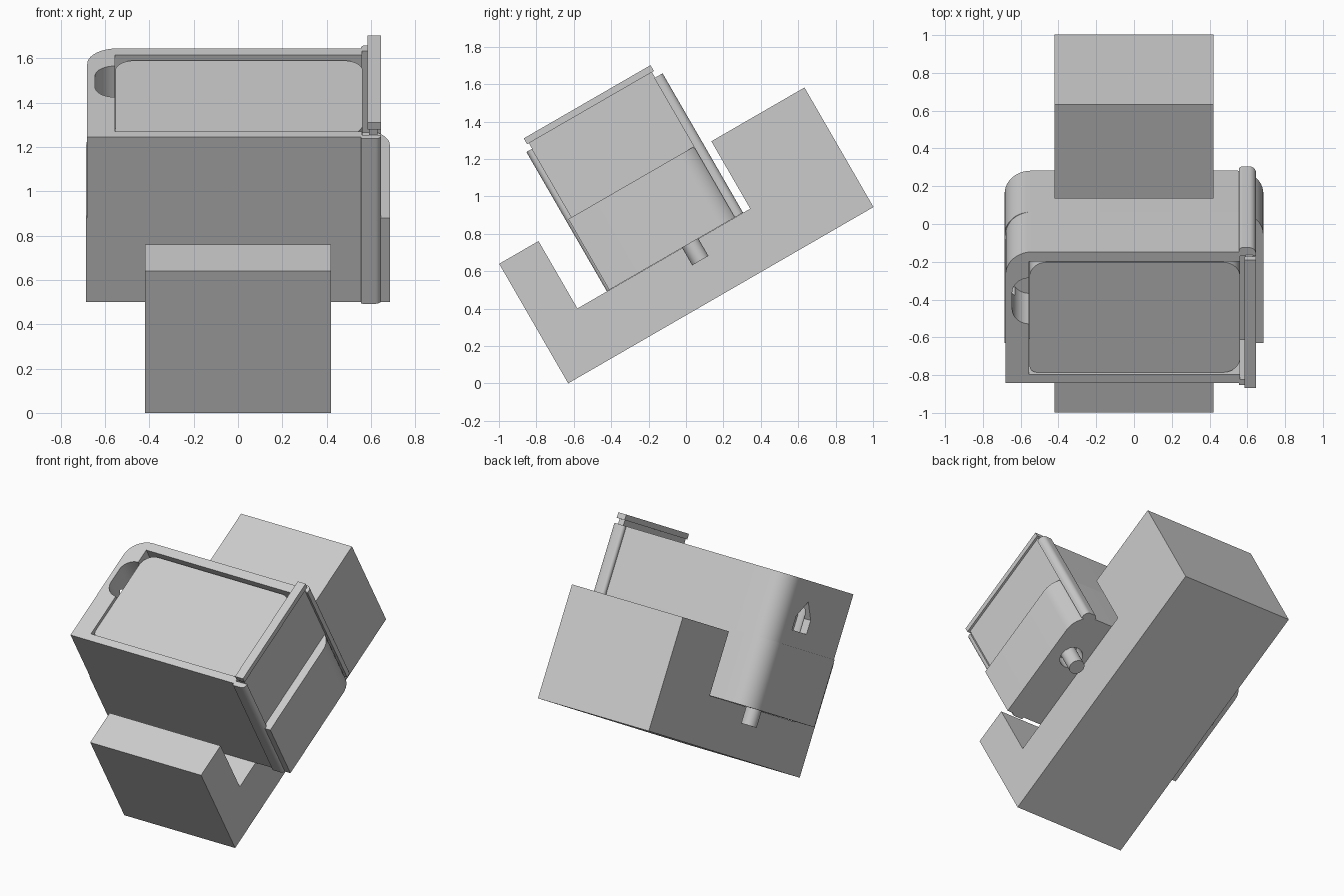
import bpy, bmesh, math
from mathutils import Matrix

cube = bpy.data.objects.get("Cube")
if cube:
    bpy.data.objects.remove(cube)

grey = bpy.data.materials.new("light_grey")
grey.use_nodes = True
colour = (0.6, 0.6, 0.6, 1)
grey.diffuse_color = colour
grey.node_tree.nodes["Principled BSDF"].inputs["Base Color"].default_value = colour

# Everything is drawn upright (x across, y depth, z height), then leaned back
LEAN = Matrix.Translation((0, -0.63, 0)) @ Matrix.Rotation(math.radians(30), 4, 'X')
FLOOR, SHELF, TOP = 0.323, 0.76, 1.183
FRONT, BACK = 0.44, 1.24
MID = 0.94


def prism(name, points, low, high, axis='Z'):
    """Extrude a closed outline along z (points are x, y) or x (points are y, z)."""
    bm = bmesh.new()
    place = (lambda p, h: (p[0], p[1], h)) if axis == 'Z' else (lambda p, h: (h, p[0], p[1]))
    rings = [[bm.verts.new(place(p, h)) for p in points] for h in (low, high)]
    bm.faces.new(rings[0])
    bm.faces.new(rings[1])
    n = len(points)
    for i in range(n):
        j = (i + 1) % n
        bm.faces.new((rings[0][i], rings[0][j], rings[1][j], rings[1][i]))
    bmesh.ops.recalc_face_normals(bm, faces=bm.faces)
    mesh = bpy.data.meshes.new(name)
    bm.to_mesh(mesh)
    bm.free()
    mesh.materials.append(grey)
    ob = bpy.data.objects.new(name, mesh)
    bpy.context.collection.objects.link(ob)
    ob.matrix_world = LEAN
    return ob


def rounded(x0, x1, y0, y1, radii, steps=10):
    """Rectangle outline; radii run front left, front right, back right, back left."""
    corners = [(x0, y0, 1, 1), (x1, y0, -1, 1), (x1, y1, -1, -1), (x0, y1, 1, -1)]
    points = []
    for k, ((x, y, sx, sy), r) in enumerate(zip(corners, radii)):
        if r == 0:
            points.append((x, y))
            continue
        for i in range(steps + 1):
            a = math.pi + (k + i / steps) * math.pi / 2
            points.append((x + sx * r + r * math.cos(a), y + sy * r + r * math.sin(a)))
    return points


def box(name, x0, x1, y0, y1, z0, z1):
    return prism(name, rounded(x0, x1, y0, y1, (0, 0, 0, 0)), z0, z1)


def disc(x, y, r):
    return rounded(x - r, x + r, y - r, y + r, (r,) * 4, 8)[::1]


def cut(target, cutter):
    cutter.hide_render = True
    bpy.context.view_layer.update()
    mod = target.modifiers.new("cut", 'BOOLEAN')
    mod.operation, mod.object, mod.solver = 'DIFFERENCE', cutter, 'EXACT'
    bpy.context.view_layer.objects.active = target
    bpy.ops.object.modifier_apply(modifier=mod.name)
    bpy.data.objects.remove(cutter)


def smooth(ob):
    bm = bmesh.new()
    bm.from_mesh(ob.data)
    bmesh.ops.remove_doubles(bm, verts=bm.verts, dist=0.0001)
    bm.to_mesh(ob.data)
    bm.free()
    bpy.ops.object.select_all(action='DESELECT')
    ob.select_set(True)
    bpy.context.view_layer.objects.active = ob
    bpy.ops.object.shade_smooth_by_angle(angle=math.radians(30))


# Cradle: a low front arm, a floor and a thick back arm
prism("cradle", [(0, 0), (1.885, 0), (1.885, 0.738), (1.31, 0.738), (1.31, 0.322),
                 (0.243, 0.322), (0.243, 0.738), (0, 0.738)], -0.42, 0.42, 'X')

# Lower half of the case, with rounded back corners
lower = prism("case_lower", rounded(-0.685, 0.685, FRONT, BACK, (0, 0, 0.14, 0.14)), FLOOR, SHELF)

# Upper half of the case, stopping short on the sliding door side
upper = prism("case_upper", rounded(-0.68, 0.56, FRONT, BACK, (0, 0, 0, 0.14)), SHELF, TOP)
cut(upper, box("tray_cutter", -0.555, 0.7, 0.49, 1.18, 0.8, 1.3))
cut(upper, prism("thumb_cutter", rounded(-0.645, -0.5, MID - 0.14, MID + 0.14,
                                         (0.09, 0, 0, 0.09)), 0.86, 1.3))
# Pointed strap hole through the side into the thumb notch
cut(upper, prism("strap_cutter", [(MID - 0.1, 0.86), (MID + 0.08, 0.86), (MID + 0.08, 0.95),
                                  (MID - 0.01, 1.055), (MID - 0.1, 0.95)], -0.8, -0.6, 'X'))

# Rounded insert sitting just below the rim
insert = prism("insert", rounded(-0.553, 0.562, 0.492, 1.165, (0.04, 0.09, 0.09, 0.09)), 0.8, 1.163)

# Pins in sockets under the case
for side, label in ((-1, "right"), (1, "left")):
    cut(lower, prism("socket_cutter", disc(side * 0.53, MID, 0.075), 0.2, 0.43))
    smooth(prism(label + "_pin", disc(side * 0.53, MID, 0.05), 0.215, 0.45))

# Sliding door with a raised lip, held between two rails
box("door", 0.59, 0.63, 0.46, 1.22, SHELF - 0.01, 1.23)
box("door_lip", 0.585, 0.645, 0.449, 1.232, 1.217, 1.253)
front_rail = prism("front_rail", rounded(0.555, 0.645, 0.425, 0.46, (0.008, 0.025, 0, 0)), FLOOR, TOP)
back_rail = prism("back_rail", rounded(0.555, 0.645, 1.215, 1.266, (0, 0, 0.035, 0.02)), FLOOR, TOP)

for ob in (lower, upper, insert, front_rail, back_rail):
    smooth(ob)
